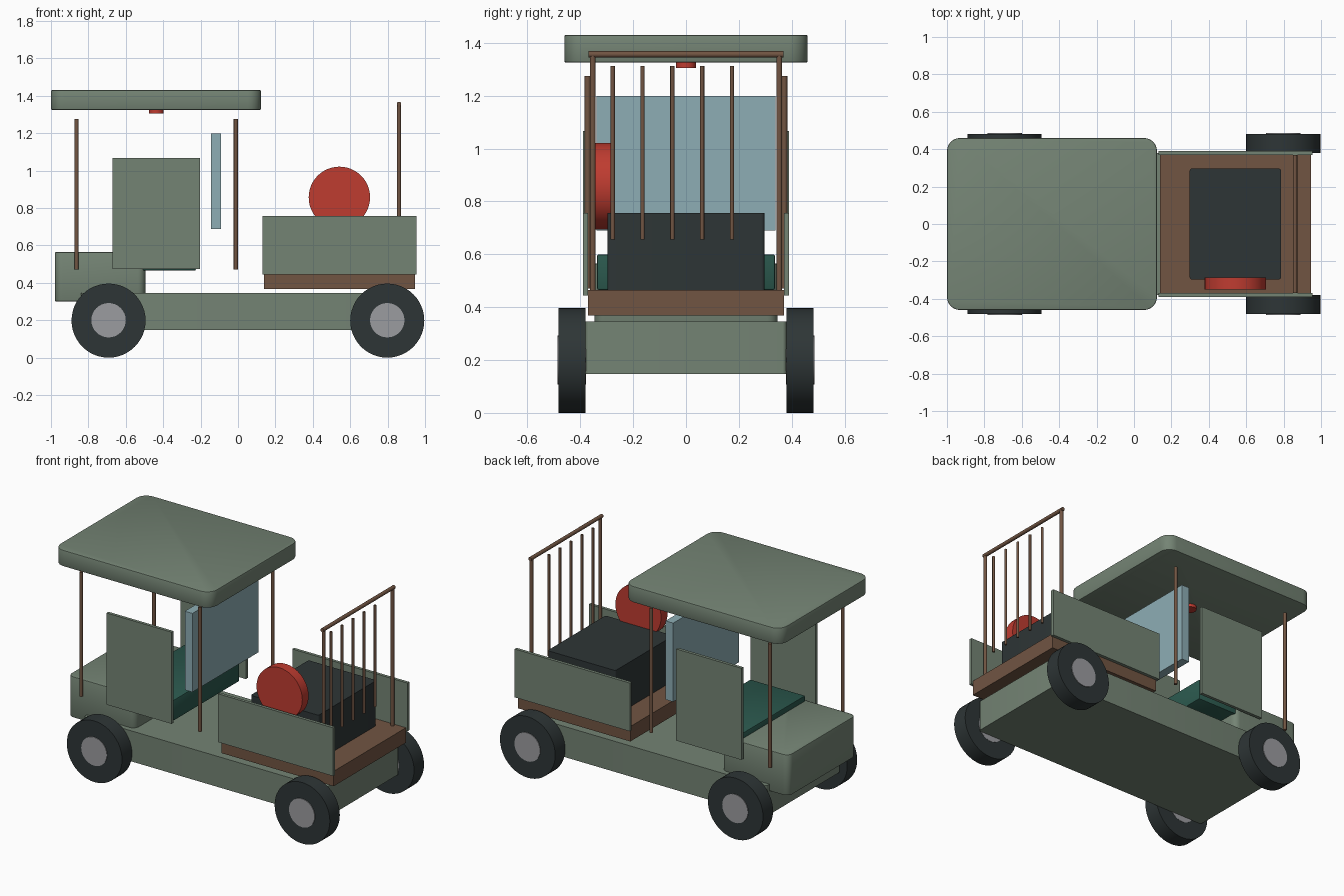
import bpy, bmesh, math
from mathutils import Matrix, Vector

if "Cube" in bpy.data.objects:
    bpy.data.objects.remove(bpy.data.objects["Cube"])


def mat(name, r, g, b):
    m = bpy.data.materials.new(name)
    m.diffuse_color = (r, g, b, 1)
    m.use_nodes = True
    m.node_tree.nodes["Principled BSDF"].inputs["Base Color"].default_value = m.diffuse_color
    return m


SAGE = mat("sage green", 0.175, 0.23, 0.175)
BROWN = mat("wood brown", 0.165, 0.09, 0.055)
DARK = mat("charcoal", 0.027, 0.036, 0.037)
RED = mat("red", 0.52, 0.045, 0.03)
BLUE = mat("pale blue", 0.27, 0.42, 0.46)
GREEN = mat("dark green", 0.024, 0.098, 0.075)
GREY = mat("light grey", 0.33, 0.335, 0.35)


def finish(name, bm, material, smooth):
    me = bpy.data.meshes.new(name)
    bm.to_mesh(me)
    bm.free()
    me.materials.append(material)
    ob = bpy.data.objects.new(name, me)
    bpy.context.collection.objects.link(ob)
    if smooth:
        bpy.context.view_layer.objects.active = ob
        bpy.ops.object.select_all(action='DESELECT')
        ob.select_set(True)
        bpy.ops.object.shade_smooth_by_angle(angle=math.radians(35))
    return ob


def box(name, x, y, z, material, corner=0.0, edge=0.0):
    """Box from (min, max) ranges; corner rounds upright edges, edge rounds the rest."""
    bm = bmesh.new()
    bmesh.ops.create_cube(bm, size=1)
    for v in bm.verts:
        v.co = Vector([r[0] if c < 0 else r[1] for c, r in zip(v.co, (x, y, z))])
    if corner:
        upright = [e for e in bm.edges
                   if abs(e.verts[0].co.z - e.verts[1].co.z) > 1e-4]
        bmesh.ops.bevel(bm, geom=upright, offset=corner, segments=6,
                        profile=0.5, affect='EDGES')
    if edge:
        rim = [e for e in bm.edges if e.calc_face_angle(0) > 1.0]
        bmesh.ops.bevel(bm, geom=rim, offset=edge, segments=2,
                        profile=0.5, affect='EDGES')
    return finish(name, bm, material, corner or edge)


def rod(name, a, b, radius, material, sides=16):
    """Cylinder between two points."""
    a, b = Vector(a), Vector(b)
    d = b - a
    bm = bmesh.new()
    bmesh.ops.create_cone(bm, cap_ends=True, segments=sides, radius1=radius,
                          radius2=radius, depth=d.length)
    turn = Vector((0, 0, 1)).rotation_difference(d).to_matrix().to_4x4()
    bm.transform(Matrix.Translation((a + b) / 2) @ turn)
    return finish(name, bm, material, True)


# Body
box("chassis", (-0.84, 0.89), (-0.38, 0.38), (0.147, 0.345), SAGE, corner=0.015)
box("nose", (-0.978, -0.495), (-0.347, 0.347), (0.30, 0.565), SAGE, corner=0.04, edge=0.006)
box("roof", (-1.0, 0.123), (-0.46, 0.46), (1.325, 1.43), SAGE, corner=0.07, edge=0.006)
rod("roof_lamp", (-0.437, 0, 1.305), (-0.437, 0, 1.33), 0.038, RED, 32)

# Cabin
box("seat", (-0.62, -0.225), (-0.337, 0.337), (0.465, 0.60), GREEN, edge=0.008)
box("windscreen", (-0.145, -0.09), (-0.338, 0.338), (0.689, 1.199), BLUE)

# Flatbed
box("bed", (0.14, 0.945), (-0.37, 0.37), (0.368, 0.465), BROWN)
box("cargo_box", (0.298, 0.785), (-0.297, 0.297), (0.465, 0.757), DARK, corner=0.012)
rod("spare_wheel", (0.542, -0.35, 0.857), (0.542, -0.285, 0.857), 0.164, RED, 48)

# Parts repeated on both sides
for s, side in ((-1, "front"), (1, "back")):
    inner, outer = sorted((s * 0.37, s * 0.39))
    box("door_" + side, (-0.67, -0.203), (inner, outer), (0.473, 1.067), SAGE)
    box("bed_panel_" + side, (0.13, 0.955), (inner, outer), (0.444, 0.757), SAGE)
    for x, end in ((-0.863, "left"), (-0.012, "right")):
        rod(f"roof_post_{side}_{end}", (x, s * 0.372, 0.47), (x, s * 0.372, 1.275), 0.011, BROWN)
    rod("rack_post_" + side, (0.861, s * 0.353, 0.465), (0.861, s * 0.353, 1.355), 0.011, BROWN)
    for x, end in ((-0.692, "left"), (0.798, "right")):
        rod(f"tyre_{side}_{end}", (x, s * 0.38, 0.198), (x, s * 0.482, 0.198), 0.198, DARK, 48)
        rod(f"hub_{side}_{end}", (x, s * 0.378, 0.2), (x, s * 0.486, 0.2), 0.092, GREY, 32)

# Rack
rod("rack_rail", (0.861, -0.368, 1.356), (0.861, 0.368, 1.356), 0.012, BROWN)
for i in range(5):
    y = -0.277 + i * 0.1127
    rod(f"rack_bar_{i + 1}", (0.861, y, 0.655), (0.861, y, 1.312), 0.008, BROWN)
